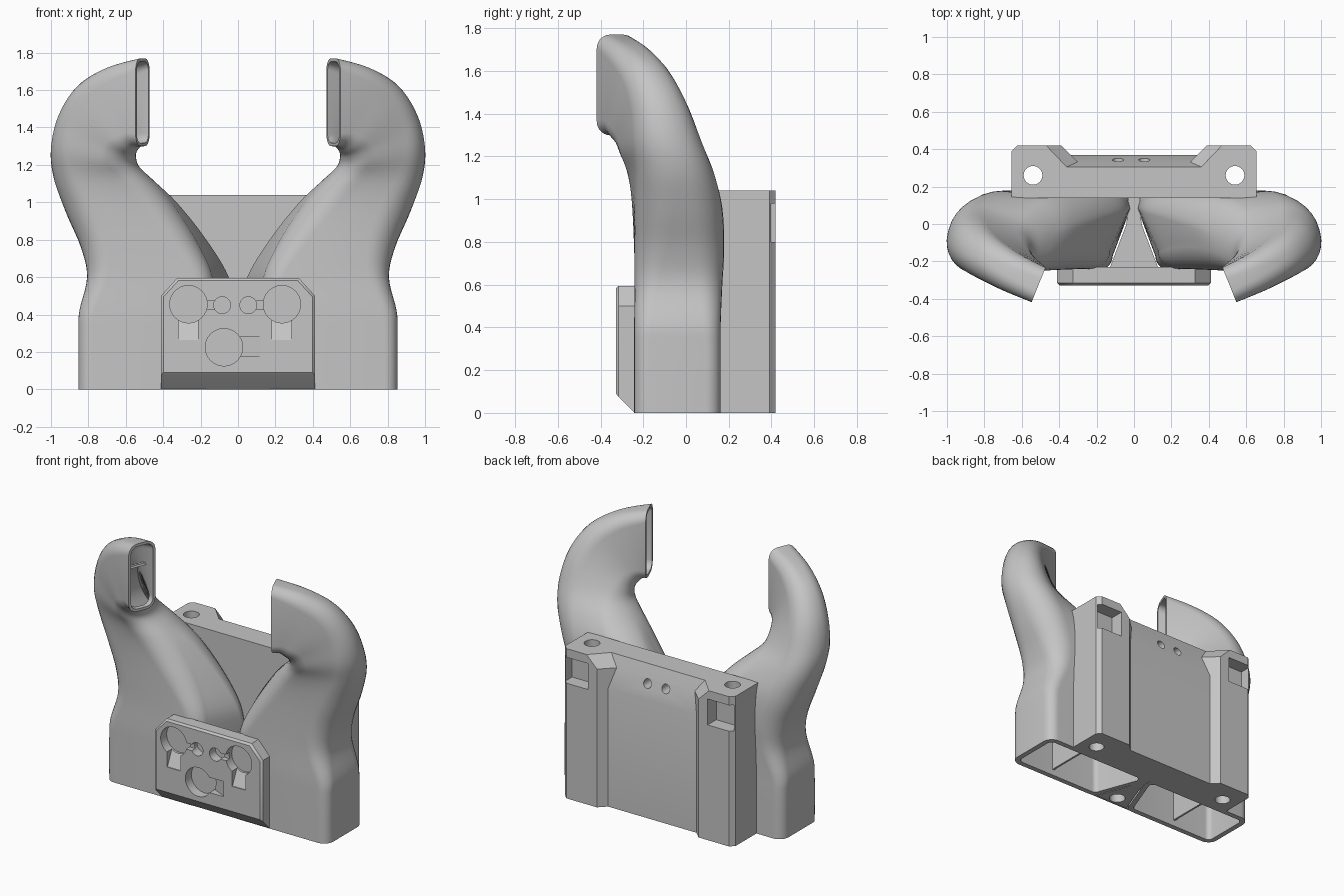
import bpy, bmesh
from math import sin, cos, pi, radians
from mathutils import Vector, Matrix

cube = bpy.data.objects.get("Cube")
if cube:
    bpy.data.objects.remove(cube)

grey = bpy.data.materials.new("plain grey")
grey.use_nodes = True
colour = (0.56, 0.56, 0.56, 1)
grey.diffuse_color = colour
grey.node_tree.nodes["Principled BSDF"].inputs["Base Color"].default_value = colour


def make(name, bm):
    bmesh.ops.recalc_face_normals(bm, faces=bm.faces)
    mesh = bpy.data.meshes.new(name)
    bm.to_mesh(mesh)
    bm.free()
    mesh.materials.append(grey)
    ob = bpy.data.objects.new(name, mesh)
    bpy.context.collection.objects.link(ob)
    return ob


def select(ob):
    bpy.ops.object.select_all(action="DESELECT")
    ob.select_set(True)
    bpy.context.view_layer.objects.active = ob


def smooth(ob, angle=35):
    select(ob)
    bpy.ops.object.shade_smooth_by_angle(angle=radians(angle))


def mirror(ob):
    mod = ob.modifiers.new("mirror", "MIRROR")
    mod.use_mirror_merge = False
    select(ob)
    bpy.ops.object.modifier_apply(modifier=mod.name)


def cut(ob, bm):
    cutter = make("cutter", bm)
    cutter.hide_render = True
    mod = ob.modifiers.new("cut", "BOOLEAN")
    mod.object, mod.operation = cutter, "DIFFERENCE"
    mod.solver, mod.use_self = "EXACT", True
    select(ob)
    bpy.ops.object.modifier_apply(modifier=mod.name)
    bpy.data.objects.remove(cutter)


def add_box(bm, lo, hi):
    lo, hi = Vector(lo), Vector(hi)
    m = Matrix.Translation((lo + hi) / 2) @ Matrix.Diagonal((*(hi - lo), 1))
    return bmesh.ops.create_cube(bm, size=1, matrix=m)["verts"]


def add_rod(bm, centre, radius, length, along_y=False):
    m = Matrix.Translation(centre)
    if along_y:
        m = m @ Matrix.Rotation(pi / 2, 4, "X")
    bmesh.ops.create_cone(bm, cap_ends=True, segments=32, radius1=radius,
                          radius2=radius, depth=length, matrix=m)


def loft(bm, rings, caps=True):
    loops = [[bm.verts.new(p) for p in ring] for ring in rings]
    for a, b in zip(loops, loops[1:]):
        bridge(bm, a, b)
    if caps:
        bm.faces.new(loops[0])
        bm.faces.new(loops[-1])
    return loops


def bridge(bm, a, b):
    for i in range(len(a)):
        j = (i + 1) % len(a)
        bm.faces.new((a[i], a[j], b[j], b[i]))


# Curved air ducts: inner x, z, outer x, z, inner y, outer y, thickness, turn, corner
sections = [
    (.015, 0, .853, 0, -.04, -.04, .405, 0, .07),
    (.015, .3, .853, .3, -.04, -.04, .405, 0, .07),
    (.02, .42, .848, .42, -.04, -.04, .405, 0, .08),
    (.05, .6, .807, .6, -.035, -.035, .41, 0, .11),
    (.17, .8, .84, .76, -.035, -.03, .42, 0, .15),
    (.33, 1, .92, .95, -.06, -.025, .41, 5, .175),
    (.46, 1.12, .98, 1.13, -.12, -.025, .37, 12, .17),
    (.54, 1.19, .99, 1.29, -.19, -.045, .33, 20, .155),
    (.56, 1.24, .946, 1.47, -.24, -.085, .28, 26, .132),
    (.555, 1.27, .845, 1.625, -.28, -.155, .24, 30, .11),
    (.535, 1.295, .69, 1.72, -.3, -.245, .215, 27, .085),
    (.51, 1.3, .51, 1.77, -.325, -.325, .2, 22, .065),
]


def refine(rows, steps=5):
    out = []
    for k in range(len(rows) - 1):
        p = [rows[min(max(k + d, 0), len(rows) - 1)] for d in (-1, 0, 1, 2)]
        for s in range(steps):
            t = s / steps
            out.append([b + .5 * t * (c - a + t * (2*a - 5*b + 4*c - d + t * (3*(b - c) + d - a)))
                        for a, b, c, d in zip(*p)])
    return out + [list(rows[-1])]


def frame(row):
    ix, iz, ox, oz, iy, oy, thick, turn, r = row
    inner, outer = Vector((ix, iy, iz)), Vector((ox, oy, oz))
    u = (outer - inner).normalized()
    v = Vector((sin(radians(turn)), -cos(radians(turn)), 0))
    v = (v - u * v.dot(u)).normalized()
    return (inner + outer) / 2, u, v, (outer - inner).length / 2, thick / 2, r


def duct_ring(row, wall=0):
    mid, u, v, half_width, half_thick, r = frame(row)
    r = max(r - wall, .02)
    a, b = half_width - wall - r, half_thick - wall - r
    # the inner front corner is set back low down, leaving room for the screw
    setback = .1 * min(1, max(0, (1.1 - row[1]) / .6))
    ring = []
    for n, (su, sv) in enumerate(((1, 1), (-1, 1), (-1, -1), (1, -1))):
        for s in range(8):
            ang = (n + s / 7) * pi / 2
            along = su * a + r * cos(ang) + (setback if n == 1 else 0)
            ring.append(mid + u * along + v * (sv * b + r * sin(ang)))
    return ring


def vane_ring(row):
    mid, u, v, half_width, half_thick, _ = frame(row)
    mid += u * half_width * .2
    return [mid + u * a * .007 + v * b * (half_thick - .015)
            for a, b in ((1, 1), (-1, 1), (-1, -1), (1, -1))]


rows = refine(sections)
bm = bmesh.new()
skin = loft(bm, [duct_ring(r) for r in rows], caps=False)
lining = loft(bm, [duct_ring(r, .036 - .018 * i / len(rows)) for i, r in enumerate(rows)],
              caps=False)
for end in (0, -1):
    bridge(bm, skin[end], lining[end])
ducts = make("air_ducts", bm)
mirror(ducts)
smooth(ducts, 40)

# Thin flow vanes inside the ducts
bm = bmesh.new()
loft(bm, [vane_ring(r) for r in rows[1:-4]])
vanes = make("flow_vanes", bm)
mirror(vanes)
smooth(vanes)

# Solid web joining the ducts, wider round a screw hole from below
half = [(.03, .158), (.04, 0), (.13, -.236)]
outline = half + [(-x, y) for x, y in reversed(half)]
bm = bmesh.new()
loft(bm, [[(x, y, z) for x, y in outline] for z in (.002, .44)])
web = make("centre_web", bm)
bm = bmesh.new()
add_rod(bm, (0, -.17, 0), .052, .7)
cut(web, bm)
smooth(web)


# Rear bracket: a recessed outline whose recess slopes away near the top
def bracket_ring(z, recess, root, shoulder):
    half = [(.655, .14), (.655, .39), (.625, .42), (shoulder, .42), (root, recess)]
    return [(x, y, z) for x, y in half] + [(-x, y, z) for x, y in reversed(half)]


bm = bmesh.new()
loft(bm, [bracket_ring(0, .37, .34, .39), bracket_ring(.82, .37, .34, .39),
          bracket_ring(.96, .332, .3, .39), bracket_ring(1.04, .305, .36, .47)])
bracket = make("rear_bracket", bm)
bm = bmesh.new()
for side in (-1, 1):
    add_rod(bm, (side * .54, .26, .5), .05, 1.4)
    xs = sorted((side * .46, side * .648))
    add_box(bm, (xs[0], .325, .8), (xs[1], .5, .98))
for x in (-.085, .055):
    add_rod(bm, (x, .32, .92), .03, .2, True)
cut(bracket, bm)
smooth(bracket)


# Front mounting plate with chamfered rim and sloping foot
def plate_ring(y, inset, foot):
    half = [(.412 - inset, foot), (.412 - inset, .5 - inset / 2), (.325 - inset / 2, .595 - inset)]
    return [(x, y, z) for x, z in half] + [(-x, y, z) for x, z in reversed(half)]


bm = bmesh.new()
loft(bm, [plate_ring(-.23, 0, 0), plate_ring(-.24, 0, 0),
          plate_ring(-.315, 0, .075), plate_ring(-.328, .013, .09)])
plate = make("front_plate", bm)

# Keyhole pockets: round seats with ramped slots
bm = bmesh.new()
front, deep = -.35, -.262


def ramp(x0, x1, z0, z1, axis, limit):
    for v in add_box(bm, (x0, front, z0), (x1, deep, z1)):
        if v.co.y > -.3 and abs(v.co[axis] - limit) < .001:
            v.co.y = -.322


for x, z in ((-.265, .455), (.235, .455), (-.075, .225)):
    add_rod(bm, (x, (front + deep) / 2, z), .1, deep - front, True)
for x in (-.265, .235):
    ramp(x - .052, x + .052, .265, .39, 2, .265)
ramp(-.01, .12, .175, .28, 0, .12)
for x, seat in ((-.085, -.2), (.055, .16)):
    add_rod(bm, (x, (front + deep) / 2, .45), .045, deep - front, True)
    add_box(bm, (min(x, seat), front, .43), (max(x, seat), -.29, .472))
cut(plate, bm)
smooth(plate)
